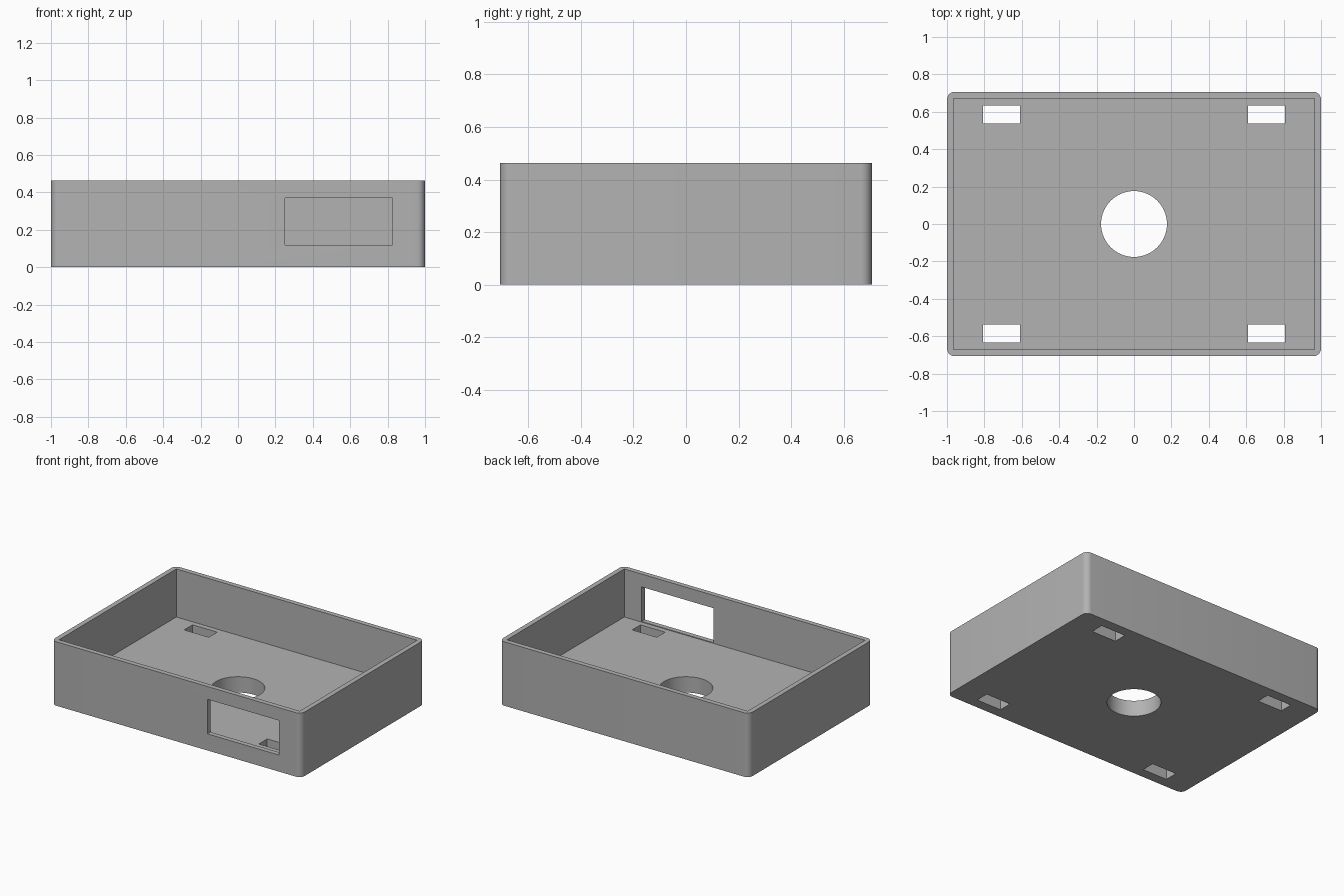
import bpy
import bmesh
from mathutils import Matrix

default = bpy.data.objects.get("Cube")
if default:
    bpy.data.objects.remove(default, do_unlink=True)

W, D, H = 2.0, 1.414, 0.463      # outer size
WALL, FLOOR, CORNER = 0.036, 0.115, 0.042

grey = bpy.data.materials.new("plain grey")
grey.use_nodes = True
colour = (0.45, 0.45, 0.45, 1.0)
grey.diffuse_color = colour
grey.node_tree.nodes["Principled BSDF"].inputs["Base Color"].default_value = colour


def add_object(name, bm):
    mesh = bpy.data.meshes.new(name)
    bm.to_mesh(mesh)
    bm.free()
    mesh.materials.append(grey)
    obj = bpy.data.objects.new(name, mesh)
    bpy.context.collection.objects.link(obj)
    return obj


def block(x0, x1, y0, y1, z0, z1):
    bm = bmesh.new()
    centre = ((x0 + x1) / 2, (y0 + y1) / 2, (z0 + z1) / 2)
    size = (x1 - x0, y1 - y0, z1 - z0, 1)
    bmesh.ops.create_cube(bm, size=1, matrix=Matrix.Translation(centre) @ Matrix.Diagonal(size))
    return bm


# Tray body with rounded upright corners
bm = block(-W / 2, W / 2, -D / 2, D / 2, 0, H)
upright = [e for e in bm.edges if abs(e.verts[0].co.z - e.verts[1].co.z) > H / 2]
bmesh.ops.bevel(bm, geom=upright, offset=CORNER, segments=8, profile=0.5, affect='EDGES')
tray = add_object("tray", bm)

# Square-cornered cavity, front window and four floor slots
X, Y = W / 2 - WALL, D / 2 - WALL
cutters = [
    add_object("cavity_cutter", block(-X, X, -Y, Y, FLOOR, H + 0.2)),
    add_object("window_cutter", block(0.25, 0.825, -D / 2 - 0.1, -Y + 0.05, 0.12, 0.37)),
]
for side, sx in (("left", 1), ("right", -1)):
    for end, sy in (("back", 1), ("front", -1)):
        xs = sorted((sx * 0.61, sx * 0.807))
        ys = sorted((sy * 0.537, sy * 0.633))
        cutters.append(add_object(f"{end}_{side}_slot_cutter", block(*xs, *ys, -0.1, FLOOR + 0.1)))

# Round hole in the middle of the floor
bm = bmesh.new()
bmesh.ops.create_cone(bm, cap_ends=True, segments=64, radius1=0.176, radius2=0.176, depth=0.5)
cutters.append(add_object("hole_cutter", bm))

# Cut the openings, then remove the cutters
for cutter in cutters:
    cutter.hide_render = True
    mod = tray.modifiers.new(cutter.name, 'BOOLEAN')
    mod.operation = 'DIFFERENCE'
    mod.solver = 'EXACT'
    mod.object = cutter

bpy.ops.object.select_all(action='DESELECT')
bpy.context.view_layer.objects.active = tray
tray.select_set(True)
for mod in list(tray.modifiers):
    bpy.ops.object.modifier_apply(modifier=mod.name)
for cutter in cutters:
    bpy.data.objects.remove(cutter, do_unlink=True)
bpy.ops.object.shade_smooth_by_angle(angle=0.6)
